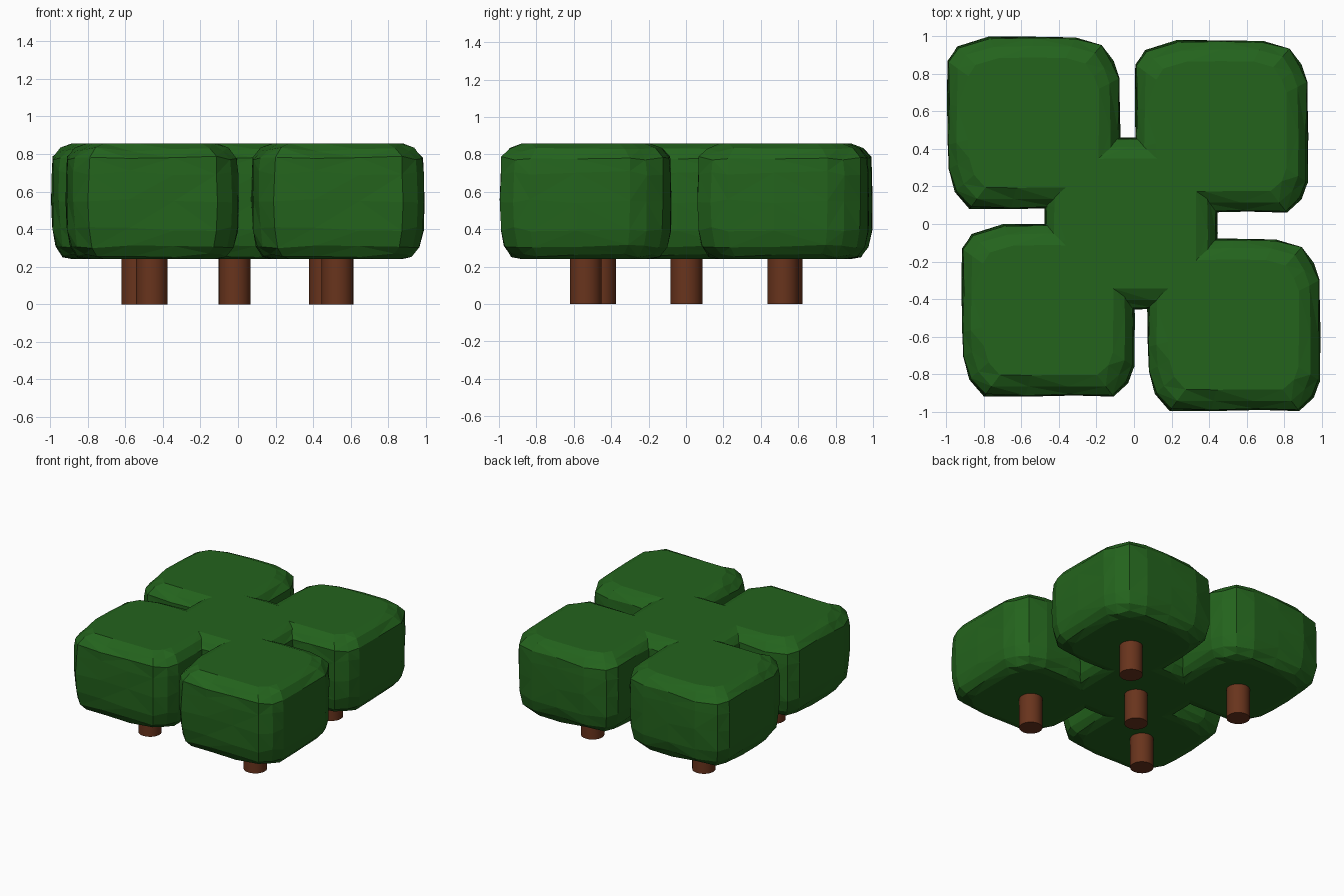
import bpy, bmesh, random
from mathutils import Vector

if "Cube" in bpy.data.objects:
    bpy.data.objects.remove(bpy.data.objects["Cube"])

def material(name, rgb):
    m = bpy.data.materials.new(name)
    m.diffuse_color = (*rgb, 1)
    m.use_nodes = True
    m.node_tree.nodes["Principled BSDF"].inputs["Base Color"].default_value = m.diffuse_color
    return m

LEAF = material("leaf_green", (0.017, 0.125, 0.012))
BARK = material("bark_brown", (0.14, 0.034, 0.012))

# Rounded-square plan outline of one crown, counter-clockwise
OUTLINE = [(-.46, .10), (-.462, -.12), (-.455, -.25), (-.42, -.37), (-.34, -.46),
           (-.12, -.462), (.12, -.46), (.35, -.46), (.43, -.39), (.462, -.30),
           (.465, -.05), (.465, .24), (.43, .33), (.37, .42), (.23, .46),
           (0, .462), (-.24, .46), (-.41, .41), (-.46, .33)]
# Height and plan scale of each ring
RINGS = [(.24, .74), (.26, .87), (.31, .95), (.40, .99), (.55, 1.0),
         (.70, 1.0), (.78, .985), (.825, .89), (.857, .75)]

def crown_mesh():
    rng = random.Random(4)
    bm = bmesh.new()
    rings = []
    for i, (z, s) in enumerate(RINGS):
        inner = 0 < i < len(RINGS) - 1
        ring = []
        for x, y in OUTLINE:
            k = s - (rng.uniform(0, .018) if inner else 0)
            dz = rng.uniform(-.012, .012) if inner else 0
            ring.append(bm.verts.new((x * k, y * k, z + dz)))
        rings.append(ring)
    n = len(OUTLINE)
    for a, b in zip(rings, rings[1:]):
        for j in range(n):
            bm.faces.new((a[j], a[(j + 1) % n], b[(j + 1) % n], b[j]))
    bm.faces.new(rings[0][::-1])
    bm.faces.new(rings[-1])
    bmesh.ops.triangulate(bm, faces=[f for f in bm.faces if len(f.verts) == 4])
    bmesh.ops.recalc_face_normals(bm, faces=bm.faces)
    me = bpy.data.meshes.new("crown")
    bm.to_mesh(me)
    bm.free()
    me.materials.append(LEAF)
    return me

CROWN = crown_mesh()

# One tree: leafy crown on a short round trunk
def tree(name, x, y):
    crown = bpy.data.objects.new(name + "_crown", CROWN)
    crown.location = Vector((x, y, 0))
    bpy.context.collection.objects.link(crown)
    bpy.ops.mesh.primitive_cylinder_add(vertices=24, radius=.085, depth=.4,
                                        location=(x, y, .2))
    trunk = bpy.context.object
    trunk.name = name + "_trunk"
    trunk.data.materials.append(BARK)
    bpy.ops.object.shade_smooth_by_angle()

for name, x, y in [("back_left", -.536, .539), ("back_right", .464, .52),
                   ("front_left", -.459, -.459), ("front_right", .529, -.536),
                   ("middle", -.018, .002)]:
    tree(name, x, y)
